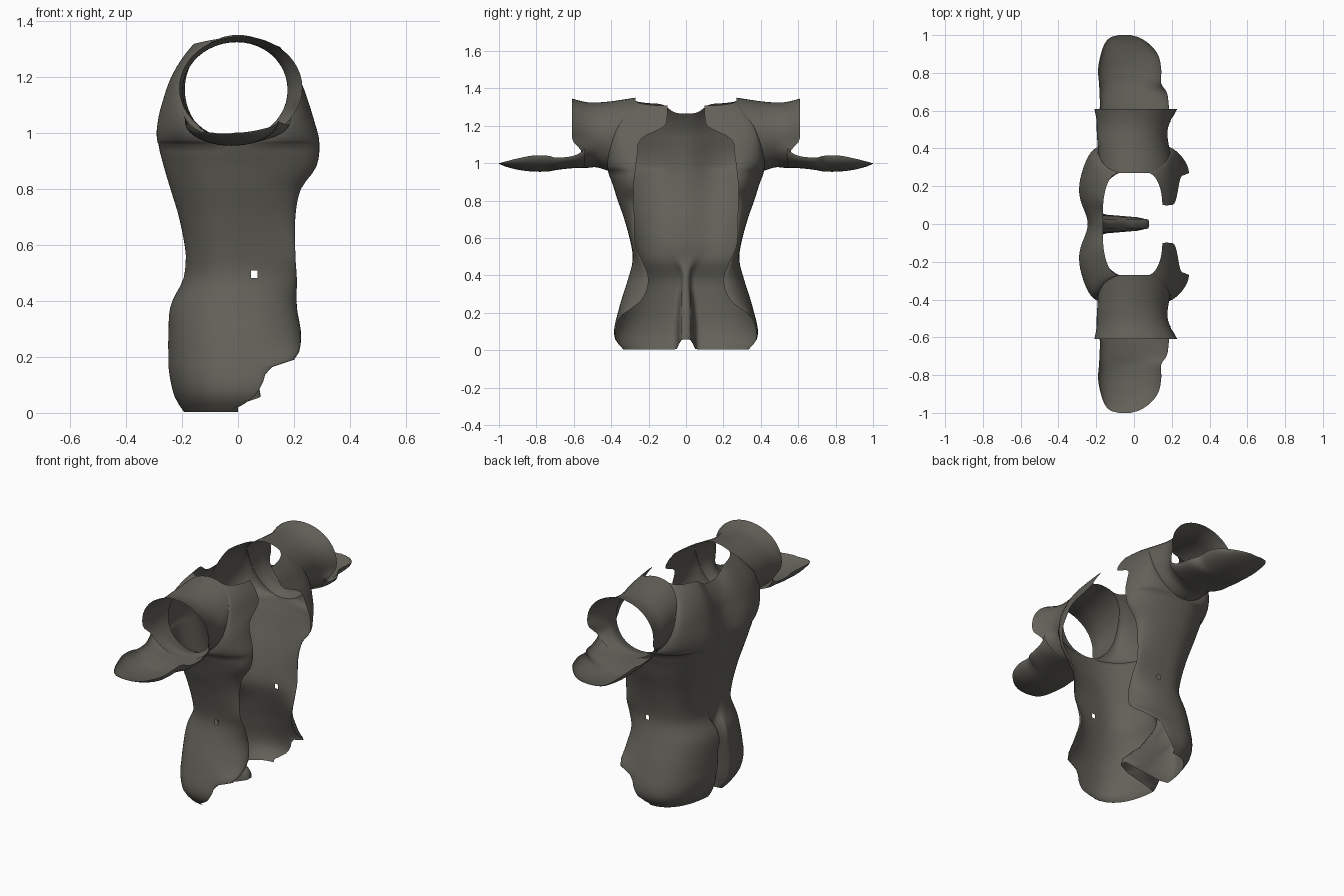
import bpy, bmesh, math
from mathutils import Vector

if "Cube" in bpy.data.objects:
    bpy.data.objects.remove(bpy.data.objects["Cube"])

cloth = bpy.data.materials.new("dark_olive_grey")
cloth.diffuse_color = (0.125, 0.12, 0.1, 1)
cloth.use_nodes = True
cloth.node_tree.nodes["Principled BSDF"].inputs["Base Color"].default_value = cloth.diffuse_color

# Body sections: z, back x, centre-back x, half width, front edge x, front edge y
SECTIONS = [
    (0.004, -0.195, 0.08, 0.335, -0.03, 0.334),
    (0.05, -0.225, 0.075, 0.375, 0.05, 0.372),
    (0.10, -0.24, 0.04, 0.385, 0.085, 0.375),
    (0.16, -0.25, 0.00, 0.375, 0.115, 0.36),
    (0.19, -0.25, -0.03, 0.367, 0.20, 0.335),
    (0.27, -0.25, -0.09, 0.345, 0.225, 0.235),
    (0.38, -0.242, -0.16, 0.31, 0.21, 0.20),
    (0.48, -0.20, -0.185, 0.285, 0.21, 0.235),
    (0.56, -0.205, -0.18, 0.293, 0.205, 0.27),
    (0.70, -0.235, -0.195, 0.33, 0.205, 0.275),
    (0.80, -0.265, -0.22, 0.365, 0.225, 0.28),
    (0.88, -0.29, -0.235, 0.39, 0.28, 0.28),
    (0.97, -0.31, -0.245, 0.42, 0.29, 0.27),
    (1.05, -0.30, -0.24, 0.412, 0.27, 0.26),
    (1.13, -0.275, -0.225, 0.39, 0.245, 0.24),
    (1.20, -0.25, -0.21, 0.36, 0.22, 0.12),
    (1.27, -0.215, -0.19, 0.31, 0.19, 0.10),
    (1.335, -0.17, -0.165, 0.27, 0.15, 0.10),
]
ARM_Z, ARM_RX, ARM_RZ = 1.155, 0.19, 0.195


def clamp(v):
    return min(max(v, 0), 1)


def sample(rows, k):
    """Smooth interpolation of a table by its first column."""
    k = min(max(k, rows[0][0]), rows[-1][0])
    i = max(j for j in range(len(rows) - 1) if rows[j][0] <= k + 1e-9)
    p, q = rows[i], rows[i + 1]
    o, r = rows[max(i - 1, 0)], rows[min(i + 2, len(rows) - 1)]
    h = q[0] - p[0]
    t = (k - p[0]) / h
    out = []
    for c in range(1, len(p)):
        m0 = (q[c] - o[c]) / (q[0] - o[0]) * h
        m1 = (r[c] - p[c]) / (r[0] - p[0]) * h
        out.append((2*t**3 - 3*t*t + 1)*p[c] + (t**3 - 2*t*t + t)*m0
                   + (3*t*t - 2*t**3)*q[c] + (t**3 - t*t)*m1)
    return out


def loft(name, rows, closed=False, skip=None):
    """Skin rows of points, mirrored to both sides of y = 0."""
    bm = bmesh.new()
    grid = [[bm.verts.new(p) for p in row] for row in rows]
    for a, b in zip(grid, grid[1:]):
        n = len(a)
        for i in range(n if closed else n - 1):
            j = (i + 1) % n
            f = bm.faces.new((a[i], a[j], b[j], b[i]))
            f.smooth = True
    if skip:
        nearest = min(bm.faces, key=lambda f: (f.calc_center_median() - skip).length)
        bmesh.ops.delete(bm, geom=[nearest], context='FACES')
    bmesh.ops.remove_doubles(bm, verts=bm.verts, dist=0.0005)
    bmesh.ops.recalc_face_normals(bm, faces=bm.faces)
    me = bpy.data.meshes.new(name)
    bm.to_mesh(me)
    bm.free()
    me.materials.append(cloth)
    ob = bpy.data.objects.new(name, me)
    bpy.context.collection.objects.link(ob)
    mirror = ob.modifiers.new("mirror", 'MIRROR')
    mirror.use_axis = (False, True, False)
    mirror.merge_threshold = 0.0005
    return ob


def armhole(z):
    return ARM_RX * math.sqrt(max(0, 1 - ((z - ARM_Z) / ARM_RZ) ** 2))


def back_row(z, n=32):
    xb, xc, b, _, _ = sample(SECTIONS, z)
    xs = -armhole(z)
    # narrow cleft low down, broad spine hollow higher up
    blend = clamp((z - 0.42) / 0.15)
    low = 0.045 - 0.02 * clamp((z - 0.15) / 0.2)
    width, power = low + (0.12 - low) * blend, 6 - 4 * blend
    top = clamp((z - 1.15) / 0.185)
    row = []
    for i in range(n + 1):
        t = math.pi / 2 * (i / n) ** 1.3
        y = b * math.sin(t) ** 0.85
        x = xs + (xb - xs) * max(math.cos(t), 0) ** 0.85
        x += (xc - xb) * math.exp(-(y / width) ** power) * (1 if i < n else 0)
        # neckline dips at the centre back, hem rises inside the cleft
        dip = top * (0.05 * math.exp(-(y / 0.1) ** 4) + 0.02 * math.cos(t))
        lift = 0.055 * math.exp(-(y / 0.045) ** 4) * clamp(1 - z / 0.2) * clamp((x + 0.2) / 0.25)
        row.append((x, y, z - dip + lift))
    return row


def front_row(z, n=14):
    _, _, b, xf, ye = sample(SECTIONS, z)
    xs = min(armhole(z), xf)
    top = clamp((z - 1.15) / 0.185)
    row = []
    for i in range(n + 1):
        t = math.pi / 2 * i / n
        row.append((xs + (xf - xs) * math.sin(t), ye + (b - ye) * math.cos(t),
                    z - 0.028 * top * math.sin(t)))
    return row


levels = [0.004 + 0.956 * i / 36 for i in range(37)]
levels += [0.965, 0.975, 0.99] + [1.01 + 0.325 * i / 14 for i in range(15)]

# Body panels, open down the front
loft("back_panel", [back_row(z) for z in levels])
loft("front_panel", [front_row(z) for z in levels], skip=Vector((0.065, 0.28, 0.5)))

# Sleeve: slanted armhole ring out to a notched cuff
SLEEVE = [  # along, centre x, radius x, centre z, radius z
    (0.0, 0.0, 0.19, 1.155, 0.195),
    (0.45, -0.01, 0.187, 1.153, 0.175),
    (0.75, -0.002, 0.197, 1.15, 0.175),
    (1.0, 0.01, 0.22, 1.16, 0.185),
]
rings = []
for s in range(13):
    u = s / 12
    cx, rx, cz, rz = sample(SLEEVE, u)
    ring = []
    for i in range(48):
        a = math.tau * i / 48
        x, z = cx + rx * math.cos(a), cz + rz * math.sin(a)
        start = sample(SECTIONS, ARM_Z + ARM_RZ * math.sin(a))[2]
        notch = clamp((1.13 - z) / 0.07)
        end = 0.61 - 0.05 * notch * notch * (3 - 2 * notch)
        ring.append((x, start + (end - start) * u, z))
    rings.append(ring)
loft("sleeve", rings, closed=True)

# Cuff flap: a shallow trough running out from the underside of the sleeve
FLAP = [  # y, centre x, half width, edge z, bottom z
    (0.54, 0.00, 0.195, 1.08, 0.976),
    (0.57, 0.00, 0.19, 1.052, 0.974),
    (0.62, 0.002, 0.183, 1.035, 0.972),
    (0.70, -0.005, 0.178, 1.03, 0.962),
    (0.74, -0.02, 0.165, 1.04, 0.955),
    (0.82, -0.023, 0.167, 1.04, 0.955),
    (0.90, -0.025, 0.15, 1.025, 0.965),
    (0.96, -0.04, 0.112, 1.01, 0.98),
    (0.99, -0.05, 0.07, 1.002, 0.992),
    (1.00, -0.05, 0.03, 1.0, 0.997),
]
rows = []
for s in range(33):
    y = 0.54 + 0.46 * (1 - (1 - s / 32) ** 1.4)
    cx, w, top, low = sample(FLAP, y)
    rows.append([(cx + w * math.cos(math.pi * i / 20), y,
                  top - (top - low) * math.sin(math.pi * i / 20)) for i in range(21)])
loft("cuff_flap", rows)
